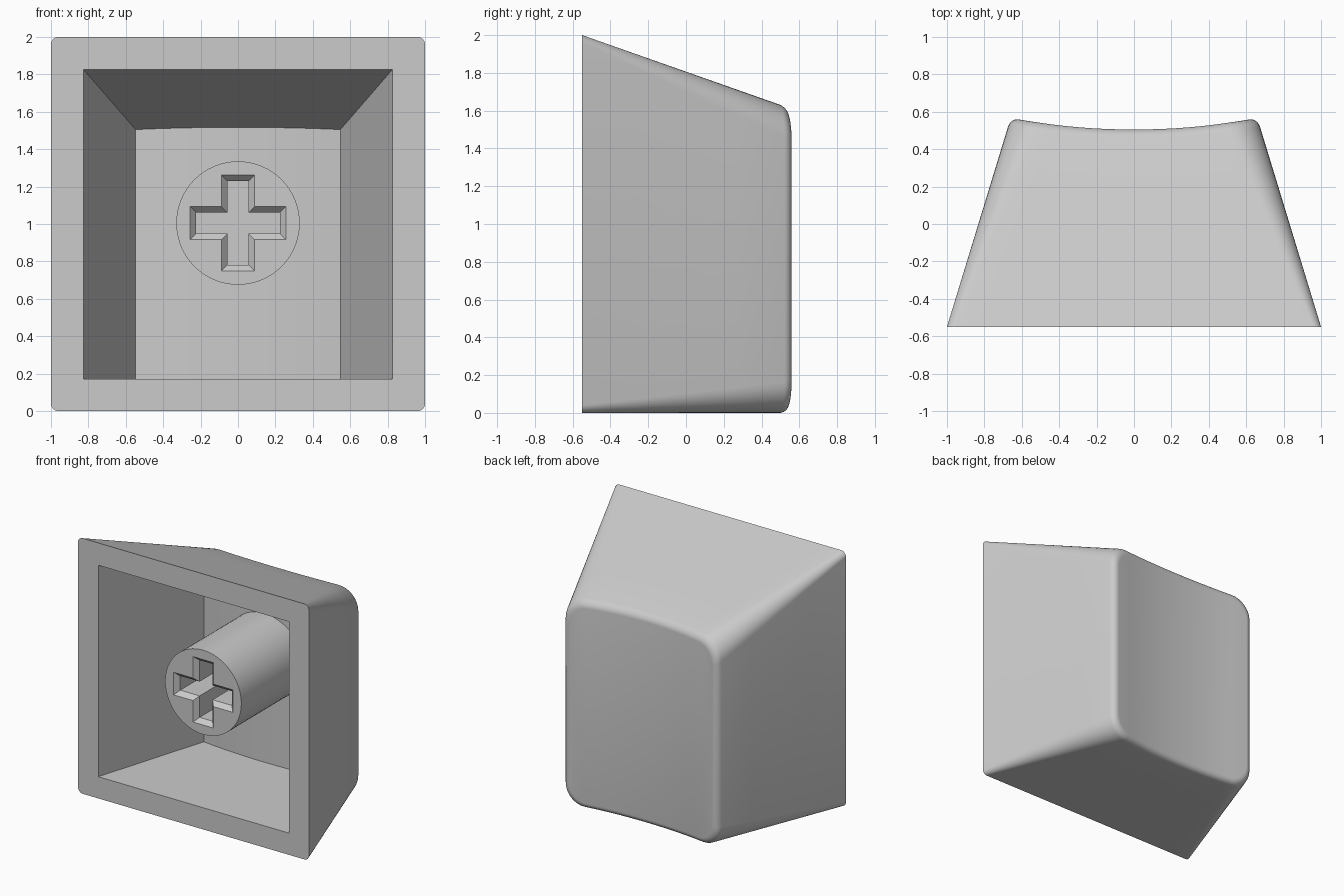
import bpy, bmesh, math
from mathutils import Matrix

if "Cube" in bpy.data.objects:
    bpy.data.objects.remove(bpy.data.objects["Cube"])

ARC, SPAN = 8, 14          # corner segments, straight-edge segments
FRONT = -0.55              # plane of the open rim

grey = bpy.data.materials.new("plain_grey")
grey.diffuse_color = (0.6, 0.6, 0.6, 1)
grey.use_nodes = True
grey.node_tree.nodes["Principled BSDF"].inputs["Base Color"].default_value = grey.diffuse_color


def dish(x):
    """Shallow cylindrical scoop of the touch surface."""
    return 0.505 + 0.055 * (x / 0.64) ** 2


def outline(half, low, high, r):
    """Rounded rectangle in x/z: upper run right to left, then lower run back."""
    quarter = [(half - r + r * math.cos(k * math.pi / 2 / ARC),
                high - r + r * math.sin(k * math.pi / 2 / ARC)) for k in range(ARC + 1)]
    a = half - r
    mid = [(a - 2 * a * k / SPAN, high) for k in range(1, SPAN)]
    upper = quarter + mid + [(-x, z) for x, z in reversed(quarter)]
    return upper + [(x, low + high - z) for x, z in reversed(upper)]


def outer(y, inset=0):
    d = y - FRONT
    return outline(1 - 0.305 * d - inset, inset, 2 - 0.352 * d - inset,
                   0.04 + 0.115 * d - inset * 0.7)


def inner(y):
    d = y - FRONT
    return outline(0.825 - 0.305 * d, 0.17, 1.825 - 0.352 * d, 0.0)


def curved_ring(section, depth, t=1.0):
    """Section whose y follows the scoop (t blends from the flat rim)."""
    pts = []
    for i, (x, _) in enumerate(section(FRONT + t * (0.5 - FRONT))):
        y = FRONT + t * (dish(x) - depth - FRONT)
        x2, z2 = section(y)[i]
        pts.append((x2, y, z2))
    return pts


def finish(bm, name):
    bmesh.ops.remove_doubles(bm, verts=bm.verts, dist=1e-5)
    bmesh.ops.recalc_face_normals(bm, faces=bm.faces)
    me = bpy.data.meshes.new(name)
    bm.to_mesh(me)
    bm.free()
    ob = bpy.data.objects.new(name, me)
    bpy.context.collection.objects.link(ob)
    me.materials.append(grey)
    bpy.ops.object.select_all(action='DESELECT')
    ob.select_set(True)
    bpy.context.view_layer.objects.active = ob
    bpy.ops.object.shade_smooth_by_angle(angle=math.radians(30))
    return ob


def bridge(bm, a, b):
    for i in range(len(a)):
        j = (i + 1) % len(a)
        bm.faces.new((a[i], a[j], b[j], b[i]))


def cap(bm, ring):
    n = len(ring)
    for i in range(n // 2 - 1):
        bm.faces.new((ring[i], ring[i + 1], ring[n - 2 - i], ring[n - 1 - i]))


# Keycap shell: inner ceiling, inner walls, rim, outer walls, rounded edge, scooped top
R = 0.045
rings = [curved_ring(inner, 0.18), [(x, FRONT, z) for x, z in inner(FRONT)]]
rings += [curved_ring(outer, R, t) for t in (0, 0.25, 0.5, 0.75, 1)]
for k in range(1, 7):
    a = k * math.pi / 12
    rings.append(curved_ring(lambda y, s=R * (1 - math.cos(a)): outer(y, s),
                             R * (1 - math.sin(a))))
bm = bmesh.new()
loops = [[bm.verts.new(p) for p in ring] for ring in rings]
for a, b in zip(loops, loops[1:]):
    bridge(bm, a, b)
cap(bm, loops[0])
cap(bm, loops[-1])
finish(bm, "keycap_shell")


# Stem: round post with a chamfered cross socket
def cross(arm, half, y):
    pts = []
    for k in range(4):
        c, s = round(math.cos(k * math.pi / 2)), round(math.sin(k * math.pi / 2))
        for u, v in ((arm, -half), (arm, half), (half, half)):
            pts.append((u * c - v * s, y, 1.005 + u * s + v * c))
    return pts


def circle(y, n=64):
    return [(0.33 * math.cos(2 * math.pi * k / n), y,
             1.005 + 0.33 * math.sin(2 * math.pi * k / n)) for k in range(n)]


STEM = -0.43
bm = bmesh.new()
back, front, mouth, throat, floor = [
    [bm.verts.new(p) for p in pts] for pts in (
        circle(0.4), circle(STEM), cross(0.256, 0.088, STEM),
        cross(0.224, 0.056, STEM + 0.035), cross(0.224, 0.056, 0.05))]
bridge(bm, back, front)
bridge(bm, mouth, throat)
bridge(bm, throat, floor)
bm.faces.new(back)
bm.faces.new(floor)
edges = [bm.edges.get((r[i - 1], r[i])) for r in (front, mouth) for i in range(len(r))]
bmesh.ops.triangle_fill(bm, edges=edges, use_beauty=True)
finish(bm, "stem")
